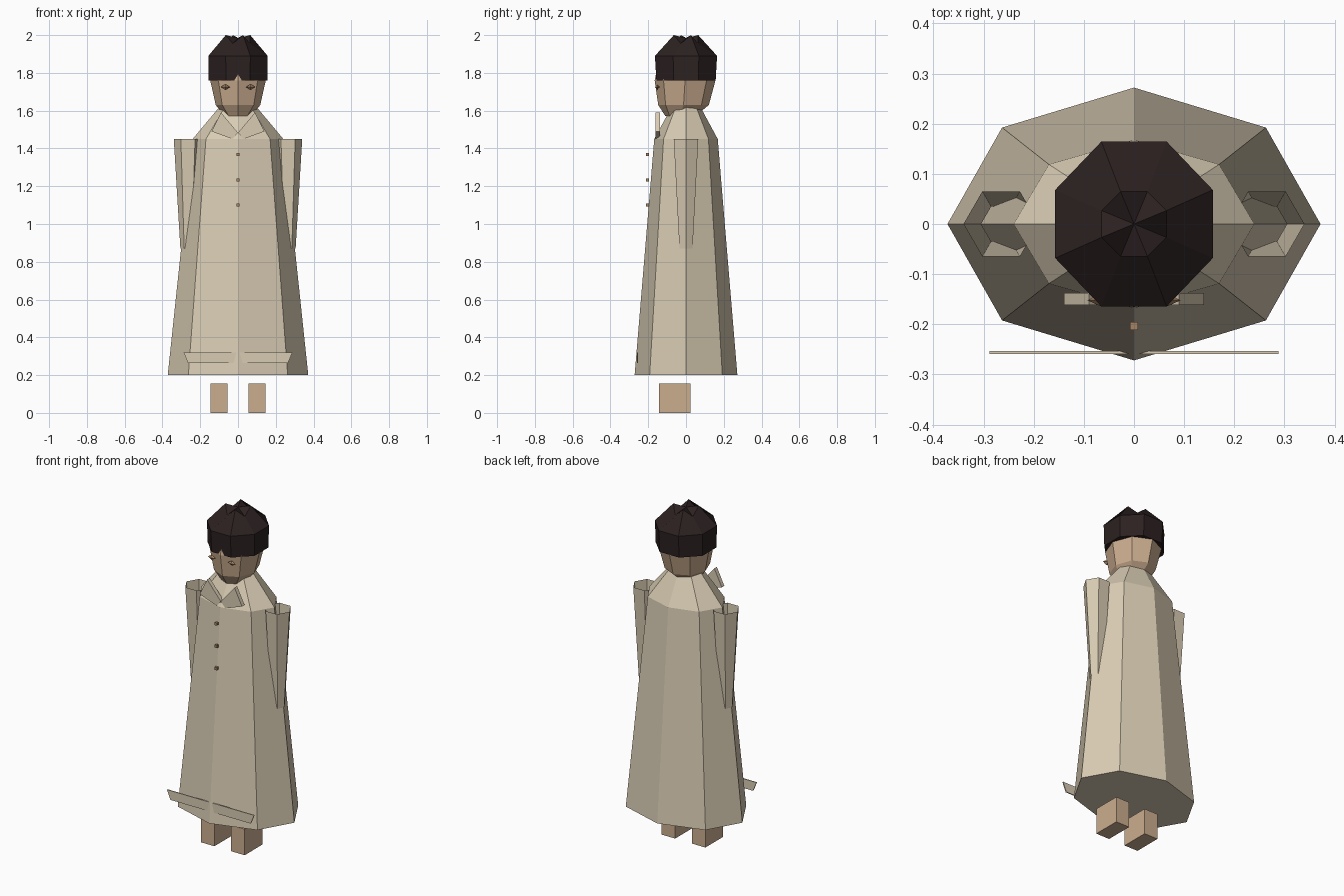
import bpy, math

cube = bpy.data.objects.get("Cube")
if cube:
    bpy.data.objects.remove(cube, do_unlink=True)


def material(name, r, g, b):
    mat = bpy.data.materials.new(name)
    mat.use_nodes = True
    mat.diffuse_color = (r, g, b, 1)
    mat.node_tree.nodes["Principled BSDF"].inputs["Base Color"].default_value = (r, g, b, 1)
    return mat


cream = material("cream cloth", 0.69, 0.60, 0.45)
skin = material("skin", 0.60, 0.42, 0.275)
dark = material("dark hair", 0.025, 0.015, 0.015)
brown = material("brown", 0.38, 0.23, 0.13)


def make(name, verts, faces, mat):
    mesh = bpy.data.meshes.new(name)
    mesh.from_pydata(verts, [], faces)
    mesh.materials.append(mat)
    mesh.update()
    obj = bpy.data.objects.new(name, mesh)
    bpy.context.collection.objects.link(obj)
    return obj


def ring(z, rx, ry, cx=0, cy=0, sides=8, turn=0):
    angles = [math.tau * (i + turn) / sides for i in range(sides)]
    return [(cx + rx * math.cos(a), cy + ry * math.sin(a), z) for a in angles]


def loft(name, rings, mat, bottom=True, top=True):
    """Skin a stack of rings, listed from the lowest up."""
    n = len(rings[0])
    faces = []
    for k in range(len(rings) - 1):
        for i in range(n):
            a, b = k * n + i, k * n + (i + 1) % n
            faces.append((a, b, b + n, a + n))
    if bottom:
        faces.append(tuple(reversed(range(n))))
    if top:
        faces.append(tuple(range((len(rings) - 1) * n, len(rings) * n)))
    return make(name, [v for r in rings for v in r], faces, mat)


def box(name, centre, size, mat):
    (x, y, z), (w, d, h) = centre, [s / 2 for s in size]
    levels = [[(x - w, y - d, z + s), (x + w, y - d, z + s),
               (x + w, y + d, z + s), (x - w, y + d, z + s)] for s in (-h, h)]
    return loft(name, levels, mat)


def plate(name, outline, front, back, mat):
    """Flat outline in x and z, given depth along y."""
    return loft(name, [[(x, y, z) for x, z in outline] for y in (front, back)], mat)


# Long coat with sloping shoulders
loft("coat", [ring(0.2, 0.372, 0.272), ring(1.45, 0.24, 0.168),
              ring(1.62, 0.098, 0.076)], cream)

# Head with a forward chin
loft("head", [ring(1.572, 0.07, 0.08, cy=-0.03), ring(1.63, 0.118, 0.134, cy=-0.013),
              ring(1.76, 0.147, 0.161, cy=-0.005), ring(1.85, 0.14, 0.147)], skin)

# Hair cap with a crown of alternating tufts
crown = [(x, y, 2.0 if i % 2 == 0 else 1.955)
         for i, (x, y, z) in enumerate(ring(2, 0.07, 0.07, turn=0.5))]
hair = loft("hair", [ring(1.76, 0.168, 0.17, turn=0.5),
                     ring(1.89, 0.17, 0.178, turn=0.5), crown], dark, top=False)
tip = (0, 0, 1.985)
make("hair_crown", crown + [tip], [(i, (i + 1) % 8, 8) for i in range(8)], dark)

# Mirrored parts
for side, sx in (("left", 1), ("right", -1)):
    # Hollow hexagonal sleeve
    loft("sleeve_" + side,
         [ring(0.87, 0.04, 0.04, cx=sx * 0.265, sides=6),
          ring(1.45, 0.075, 0.075, cx=sx * 0.265, sides=6)],
         cream, bottom=False, top=False)

    # Pointed lapel
    lapel = [(0, 1.483), (0.03, 1.45), (0.14, 1.49), (0.09, 1.59)]
    if sx < 0:
        lapel = [(-x, z) for x, z in reversed(lapel)]
    plate("lapel_" + side, lapel, -0.138, -0.162, cream).data.flip_normals()

    # Diamond eye
    eye_x, eye_y, eye_z = sx * 0.067, -0.152, 1.725
    diamond = [(eye_x + dx, eye_y, eye_z + dz)
               for dx, dz in ((0.026, 0), (0, 0.015), (-0.026, 0), (0, -0.015))]
    make("eye_" + side, diamond + [(eye_x, eye_y - 0.012, eye_z), (eye_x, eye_y + 0.012, eye_z)],
         [f for i in range(4) for f in (((i + 1) % 4, i, 4), (i, (i + 1) % 4, 5))], brown)

    # Block foot
    box("foot_" + side, (sx * 0.1, -0.06, 0.0775), (0.09, 0.168, 0.155), skin)

# Front buttons
for i, z in enumerate((1.1, 1.233, 1.367)):
    box("button_%d" % (i + 1), (0, -0.203, z), (0.016, 0.016, 0.016), brown)

# Hem band across the front
plate("hem_band", [(-0.265, 0.265), (0.265, 0.265), (0.288, 0.32), (-0.288, 0.32)],
      -0.2595, -0.2535, cream)
